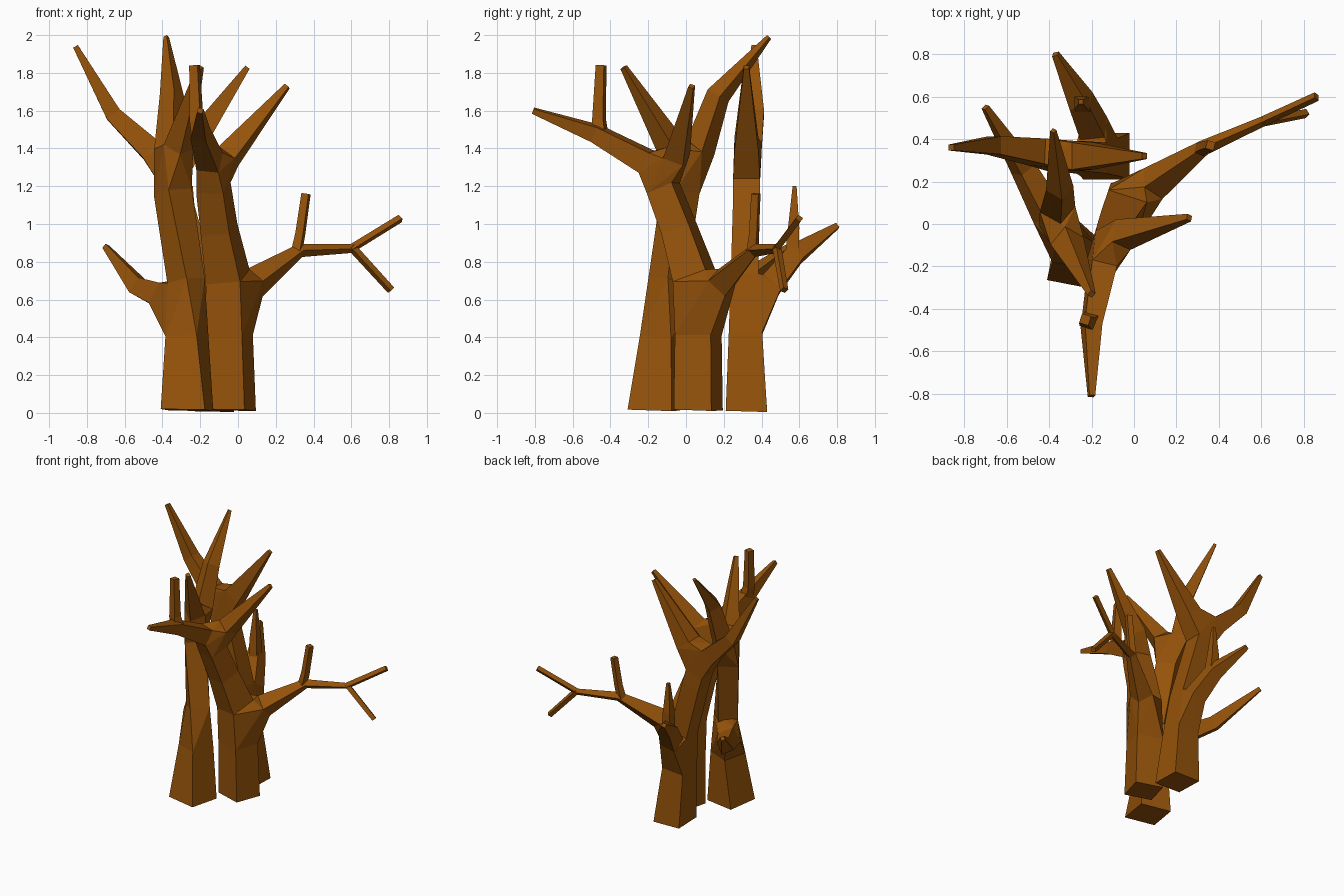
import bpy, bmesh, math
from mathutils import Vector

if "Cube" in bpy.data.objects:
    bpy.data.objects.remove(bpy.data.objects["Cube"])

bark = bpy.data.materials.new("bark")
bark.diffuse_color = (0.30, 0.085, 0.003, 1)
bark.use_nodes = True
bark.node_tree.nodes["Principled BSDF"].inputs["Base Color"].default_value = bark.diffuse_color


def limb(bm, path, phase):
    """Four-sided tapering tube through (x, y, z, corner radius[, twist]) points; returns its end rings."""
    pts = [Vector(p[:3]) for p in path]
    rings = []
    for i, p in enumerate(pts):
        t = Vector((0, 0, 0))
        if i > 0:
            t += (p - pts[i - 1]).normalized()
        if i < len(pts) - 1:
            t += (pts[i + 1] - p).normalized()
        if p.z < .05:
            t = Vector((.02, .03, 1))
        q = Vector((0, 0, 1)).rotation_difference(t.normalized())
        twist = path[i][4] if len(path[i]) > 4 else 0
        ring = []
        for k in range(4):
            a = math.radians(phase + twist + 90 * k)
            ring.append(bm.verts.new(p + q @ Vector((math.cos(a), math.sin(a), 0)) * path[i][3]))
        rings.append(ring)
    for a, b in zip(rings, rings[1:]):
        for k in range(4):
            bm.faces.new((a[k], a[(k + 1) % 4], b[(k + 1) % 4], b[k]))
    return rings[0], rings[-1]


def fork(bm, rings):
    """Convex knot that blends the given open rings together."""
    owner = {}
    for i, ring in enumerate(rings):
        for v in ring:
            owner[bm.verts.new(v.co)] = i
    res = bmesh.ops.convex_hull(bm, input=list(owner))
    faces = [g for g in res["geom"] if isinstance(g, bmesh.types.BMFace)]
    inner = [f for f in faces if len({owner[v] for v in f.verts}) == 1]
    bmesh.ops.delete(bm, geom=inner, context='FACES_ONLY')


def tree(name, phase, limbs, forks):
    bm = bmesh.new()
    ends = [limb(bm, path, phase) for path in limbs]
    joined = {e for f in forks for e in f}
    for i, pair in enumerate(ends):
        for j in (0, 1):
            if (i, j) not in joined:
                bm.faces.new(pair[j])
    for f in forks:
        fork(bm, [ends[i][j] for i, j in f])
    bmesh.ops.remove_doubles(bm, verts=bm.verts, dist=1e-4)
    bmesh.ops.recalc_face_normals(bm, faces=bm.faces)
    me = bpy.data.meshes.new(name)
    bm.to_mesh(me)
    bm.free()
    me.materials.append(bark)
    bpy.context.collection.objects.link(bpy.data.objects.new(name, me))


# limbs 0-4 of every tree: base, upper trunk, low branch, two crown branches; (limb, 0 start / 1 end)
forks = [((0, 1), (1, 0), (2, 0)), ((1, 1), (3, 0), (4, 0))]

tree("front_left_trunk", 10, [
    [(-.27, -.17, .015, .168, 24), (-.27, -.13, .4, .125, 14)],
    [(-.275, -.1, .7, .1, -8), (-.345, -.03, 1.17, .104, -22)],
    [(-.4, .04, .61, .085), (-.52, .26, .66, .065), (-.7, .55, .88, .02)],
    [(-.36, .07, 1.39, .085), (-.35, .17, 1.68, .065), (-.38, .44, 1.99, .015)],
    [(-.315, -.08, 1.41, .08), (-.2, -.33, 1.83, .02)],
], forks)

tree("right_trunk", 28, [
    [(-.035, .065, .015, .147), (-.045, .065, .41, .14)],
    [(-.055, .045, .72, .135), (-.1, -.035, .97, .112), (-.13, -.12, 1.19, .105)],
    [(.09, .19, .69, .085), (.33, .36, .86, .036), (.6, .48, .87, .024), (.86, .6, 1.03, .022)],
    [(-.05, -.05, 1.36, .08), (.26, .03, 1.73, .02)],
    [(-.15, -.21, 1.33, .085), (-.2, -.48, 1.48, .06), (-.2, -.81, 1.6, .02)],
    # upright twig on the forward branch
    [(-.2, -.45, 1.45, .05), (-.22, -.46, 1.55, .042), (-.23, -.45, 1.84, .032)],
    # twigs on the long side branch
    [(.31, .35, .85, .034), (.33, .36, .95, .03), (.36, .37, 1.16, .028)],
    [(.6, .48, .88, .024), (.81, .52, .65, .022)],
], forks)

tree("back_trunk", 45, [
    [(-.13, .32, .01, .155), (-.165, .315, .42, .125)],
    [(-.2, .31, .72, .103), (-.31, .32, 1.12, .1), (-.34, .32, 1.22, .1)],
    [(-.19, .45, .68, .085), (-.25, .58, .84, .07), (-.37, .8, .99, .02)],
    [(-.46, .34, 1.39, .085), (-.66, .37, 1.58, .06), (-.86, .36, 1.94, .02)],
    [(-.24, .32, 1.42, .09), (.05, .32, 1.83, .02)],
    # upright twig on the low rear branch
    [(-.24, .56, .83, .05), (-.25, .57, .98, .042), (-.25, .575, 1.2, .015)],
], forks)
